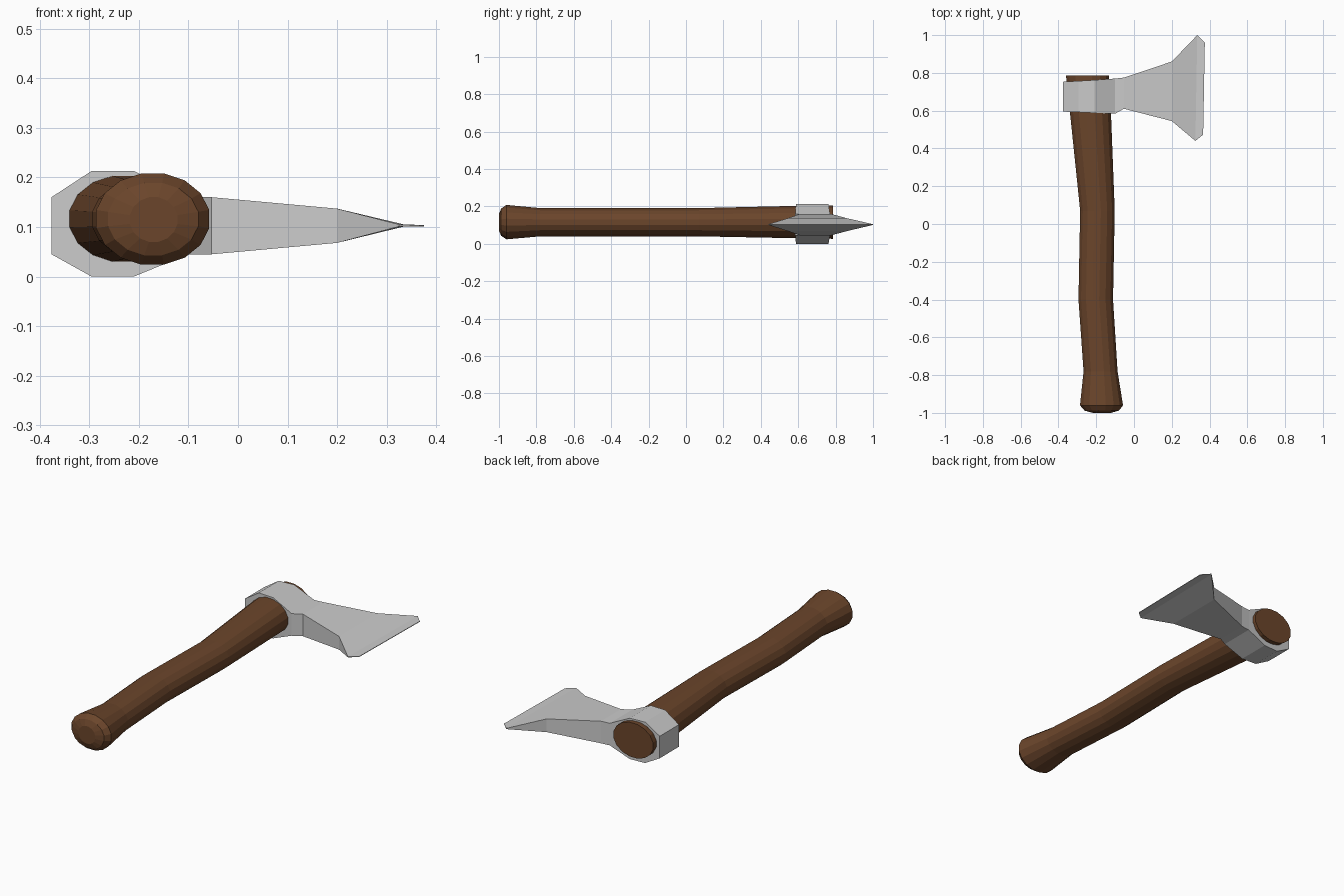
import bpy, bmesh
from math import cos, sin, pi

if "Cube" in bpy.data.objects:
    bpy.data.objects.remove(bpy.data.objects["Cube"])


def loft(name, rings):
    """Join equal-sized rings of points into a closed flat-shaded solid."""
    bm = bmesh.new()
    loops = [[bm.verts.new(p) for p in ring] for ring in rings]
    n = len(loops[0])
    for a, b in zip(loops, loops[1:]):
        for i in range(n):
            j = (i + 1) % n
            bm.faces.new((a[i], a[j], b[j], b[i]))
    bm.faces.new(loops[0])
    bm.faces.new(loops[-1])
    bmesh.ops.recalc_face_normals(bm, faces=bm.faces)
    mesh = bpy.data.meshes.new(name)
    bm.to_mesh(mesh)
    bm.free()
    obj = bpy.data.objects.new(name, mesh)
    bpy.context.collection.objects.link(obj)
    return obj


def oval(y, x0, x1, z0, z1, sides=16):
    """Oval handle section at a given y."""
    ring = []
    for k in range(sides):
        a = 2 * pi * (k + 0.5) / sides
        ring.append(((x0 + x1) / 2 + (x1 - x0) / 2 * cos(a) / cos(pi / sides), y,
                     (z0 + z1) / 2 + (z1 - z0) / 2 * sin(a) / cos(pi / sides)))
    return ring


# Curved wooden handle: y, x range, z range, from the knob to the head
handle = loft("handle", [oval(*s) for s in (
    (-1.0, -0.218, -0.122, 0.07, 0.16),
    (-0.988, -0.262, -0.08, 0.043, 0.189),
    (-0.96, -0.286, -0.058, 0.024, 0.208),
    (-0.78, -0.267, -0.087, 0.04, 0.191),
    (-0.40, -0.294, -0.111, 0.04, 0.191),
    (0.07, -0.285, -0.102, 0.04, 0.191),
    (0.59, -0.339, -0.122, 0.03, 0.203),
    (0.785, -0.36, -0.132, 0.027, 0.205),
)])
wood = bpy.data.materials.new("wood")
wood.diffuse_color = (0.147, 0.06, 0.024, 1)
wood.use_nodes = True
wood.node_tree.nodes["Principled BSDF"].inputs["Base Color"].default_value = wood.diffuse_color
handle.data.materials.append(wood)


def slab(x, xlow, y0, y1, z0, z1):
    """Rectangular head section; xlow is the x of its front corners."""
    return [(xlow, y0, z0), (x, y1, z0), (x, y1, z1), (xlow, y0, z1)]


# Steel head from poll, around the eye, to the flared cutting edge
loft("axe_head", [slab(*s) for s in (
    (-0.376, -0.376, 0.595, 0.753, 0.045, 0.16),
    (-0.295, -0.295, 0.592, 0.757, 0.0, 0.213),
    (-0.21, -0.21, 0.588, 0.762, 0.0, 0.213),
    (-0.10, -0.10, 0.584, 0.77, 0.045, 0.16),
    (-0.053, -0.053, 0.61, 0.775, 0.045, 0.16),
    (0.20, 0.20, 0.545, 0.86, 0.068, 0.137),
    (0.335, 0.325, 0.44, 1.0, 0.101, 0.105),
    (0.375, 0.366, 0.473, 0.96, 0.101, 0.104),
)])
